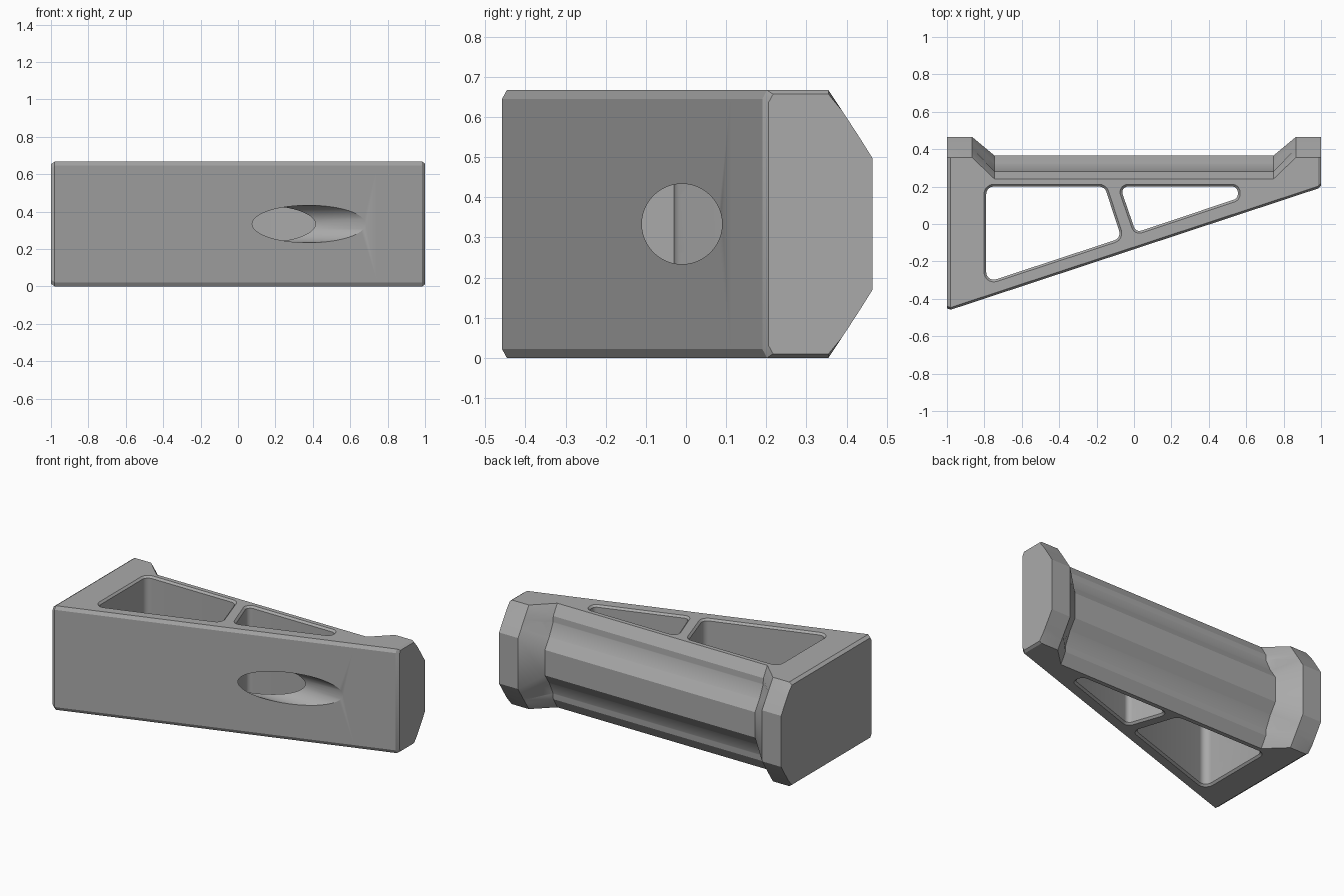
import bpy, bmesh, math
from mathutils import Matrix, Vector

cube = bpy.data.objects.get("Cube")
if cube:
    bpy.data.objects.remove(cube, do_unlink=True)

H = 0.667
MID = H / 2

grey = bpy.data.materials.new("plain_grey")
grey.use_nodes = True
colour = (0.40, 0.40, 0.40, 1)
grey.diffuse_color = colour
grey.node_tree.nodes["Principled BSDF"].inputs["Base Color"].default_value = colour


def make(name, bm, helper=False):
    bmesh.ops.recalc_face_normals(bm, faces=bm.faces)
    mesh = bpy.data.meshes.new(name)
    bm.to_mesh(mesh)
    bm.free()
    mesh.materials.append(grey)
    obj = bpy.data.objects.new(name, mesh)
    bpy.context.collection.objects.link(obj)
    obj.hide_render = helper
    return obj


def loft(name, rings, helper=False):
    # Closed solid through rings of equal length
    bm = bmesh.new()
    rings = [[bm.verts.new(p) for p in ring] for ring in rings]
    count = len(rings[0])
    for a, b in zip(rings, rings[1:]):
        for i in range(count):
            j = (i + 1) % count
            bm.faces.new((a[i], a[j], b[j], b[i]))
    bm.faces.new(rings[0])
    bm.faces.new(rings[-1])
    return make(name, bm, helper)


def cut(target, cutter):
    mod = target.modifiers.new("cut", "BOOLEAN")
    mod.operation = "DIFFERENCE"
    mod.solver = "EXACT"
    mod.object = cutter
    bpy.context.view_layer.objects.active = target
    bpy.ops.object.modifier_apply(modifier=mod.name)
    bpy.data.objects.remove(cutter, do_unlink=True)


def section(x, back, inset=0.0):
    # Cross-section: chamfered front edges, back profile mirrored about mid height
    front = -0.465 + (x + 1) * 0.33 + inset
    half = [(front, 0.022 + inset), (front + 0.012, inset)]
    half += [(y, max(H - z, inset)) for y, z in back]
    return ([(x, y, z) for y, z in half]
            + [(x, y, H - z) for y, z in reversed(half)])


def bore(name, x0, x1, y, z, r0, r1):
    # Round cutter along x
    bm = bmesh.new()
    bmesh.ops.create_cone(bm, cap_ends=True, segments=48, radius1=r0,
                          radius2=r1, depth=x1 - x0)
    bm.transform(Matrix.Translation(((x0 + x1) / 2, y, z))
                 @ Matrix.Rotation(math.pi / 2, 4, "Y"))
    return make(name, bm, True)


def window(name, points, radius, rim=0.012):
    # Vertical rounded cutter, flared at both rims; points run clockwise
    pts = [Vector(p) for p in points]
    outline = []
    for i, p in enumerate(pts):
        a = (pts[i - 1] - p).normalized()
        b = (pts[(i + 1) % len(pts)] - p).normalized()
        half = a.angle(b) / 2
        centre = p + (a + b).normalized() * radius / math.sin(half)
        start = p + a * radius / math.tan(half) - centre
        sweep = math.pi - 2 * half
        for k in range(8):
            normal = Matrix.Rotation(-sweep * k / 7, 2) @ start
            outline.append((centre + normal, normal.normalized()))
    levels = [(-rim, 2 * rim), (rim, 0), (H - rim, 0), (H + rim, 2 * rim)]
    return loft(name, [[(*(p + n * grow), z) for p, n in outline]
                       for z, grow in levels], True)


# Body: wedge lofted between end flanges and a recessed, ribbed middle
flange = [(0.355, H), (0.388, 0.617), (0.405, 0.591), (0.435, 0.545), (0.465, 0.497)]
waist = [(0.24, H), (0.28, 0.60), (0.283, 0.56), (0.32, 0.482), (0.365, 0.415)]
body = loft("wedge_bracket", [
    section(-1, flange, 0.014), section(-0.98, flange), section(-0.865, flange),
    section(-0.745, waist), section(0.745, waist),
    section(0.865, flange), section(0.985, flange), section(1, flange, 0.01)])

# Lightening windows either side of the strut
cut(body, window("left_window", [(-0.79, 0.2), (-0.157, 0.2), (-0.067, -0.075), (-0.79, -0.313)], 0.04))
cut(body, window("right_window", [(-0.075, 0.2), (0.555, 0.2), (0.555, 0.137), (0.01, -0.045)], 0.03))

# Central bolt hole, widened where it opens through the front wall
cut(body, bore("bolt_hole", -1.2, 1.2, -0.01, MID, 0.071, 0.071))
cut(body, bore("bolt_access", 0.01, 1.2, -0.01, MID, 0.1, 0.1))

# Twin rod channels with countersunk mouths
for side in (-1, 1):
    z = MID + side * 0.19
    cut(body, bore("rod_channel", -0.8, 1.1, 0.308, z, 0.048, 0.048))
    cut(body, bore("rod_mouth", 0.985, 1.015, 0.308, z, 0.045, 0.075))

bpy.ops.object.select_all(action="DESELECT")
body.select_set(True)
bpy.context.view_layer.objects.active = body
bpy.ops.object.shade_smooth_by_angle(angle=math.radians(25))
